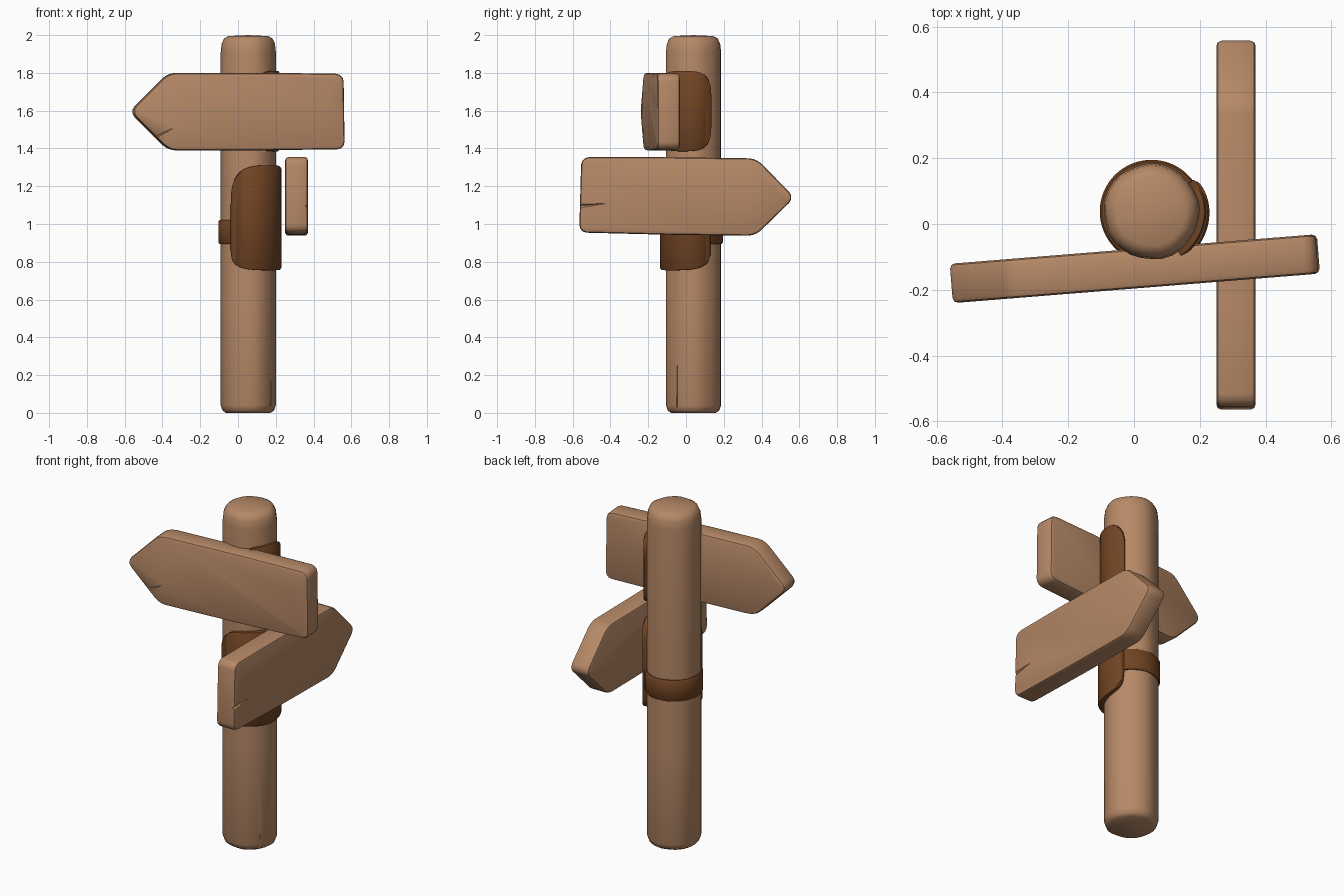
import bpy, bmesh, math
from mathutils import Matrix, Vector

if "Cube" in bpy.data.objects:
    bpy.data.objects.remove(bpy.data.objects["Cube"])


def material(name, rgb):
    m = bpy.data.materials.new(name)
    m.diffuse_color = (*rgb, 1)
    m.use_nodes = True
    m.node_tree.nodes["Principled BSDF"].inputs["Base Color"].default_value = m.diffuse_color
    return m


WOOD = material("light wood", (0.47, 0.25, 0.135))
DARK = material("dark brown wrap", (0.165, 0.058, 0.017))
CX, CY, R = 0.053, 0.038, 0.146  # post axis and radius


def make_object(name, bm, mat):
    bmesh.ops.recalc_face_normals(bm, faces=bm.faces)
    me = bpy.data.meshes.new(name)
    bm.to_mesh(me)
    bm.free()
    me.materials.append(mat)
    ob = bpy.data.objects.new(name, me)
    bpy.context.collection.objects.link(ob)
    return ob


def smooth(ob, angle=40):
    bpy.ops.object.select_all(action='DESELECT')
    ob.select_set(True)
    bpy.context.view_layer.objects.active = ob
    bpy.ops.object.shade_smooth_by_angle(angle=math.radians(angle))


def crack(ob, start, end, width):
    """Cut a tapering split into ob, widest at start, running out at end."""
    a, b = Vector(start), Vector(end)
    bm = bmesh.new()
    bmesh.ops.create_cone(bm, cap_ends=True, segments=4, radius1=width, radius2=0.0005,
                          depth=(b - a).length)
    rot = (b - a).to_track_quat('Z', 'Y').to_matrix().to_4x4()
    bm.transform(Matrix.Translation((a + b) / 2) @ rot)
    cutter = make_object("crack_cutter", bm, WOOD)
    cutter.hide_render = True
    mod = ob.modifiers.new("crack", 'BOOLEAN')
    mod.operation, mod.solver, mod.object = 'DIFFERENCE', 'EXACT', cutter
    bpy.context.view_layer.objects.active = ob
    bpy.ops.object.modifier_apply(modifier=mod.name)
    bpy.data.objects.remove(cutter)


def ring_surface(bm, columns, closed):
    """Skin a list of vertex columns."""
    n = len(columns)
    for i in range(n if closed else n - 1):
        a, b = columns[i], columns[(i + 1) % n]
        for j in range(len(a) - 1):
            bm.faces.new((a[j], b[j], b[j + 1], a[j + 1]))


# Post: slightly uneven log with rounded ends
profile = [(0.118, 0), (0.136, 0.012), (0.146, 0.04), (R, 0.6), (R, 1.2), (R, 1.91),
           (0.141, 1.955), (0.128, 1.982), (0.105, 1.995)]
bm = bmesh.new()
cols = []
for i in range(28):
    a = math.tau * i / 28
    wob = 1 + 0.012 * math.sin(5 * a + 1) + 0.006 * math.sin(9 * a)
    cols.append([bm.verts.new((CX + r * wob * math.cos(a), CY + r * wob * math.sin(a), z))
                 for r, z in profile])
ring_surface(bm, cols, True)
bm.faces.new([c[0] for c in cols])
top = bm.verts.new((CX, CY, 2.0))
for i in range(28):
    bm.faces.new((cols[i][-1], cols[(i + 1) % 28][-1], top))
post = make_object("post", bm, WOOD)
for ang, z0, z1 in ((-35, -0.01, 0.35), (-120, 2.0, 1.75)):
    c, s = math.cos(math.radians(ang)), math.sin(math.radians(ang))
    crack(post, (CX + R * c, CY + R * s, z0), (CX + R * c, CY + R * s, z1), 0.01)
smooth(post)


# Dark wraps: thin shells hugging the post, their height varying with angle
def wrap(name, angles, closed, limits):
    bm = bmesh.new()
    cols = []
    for deg in angles:
        lo, hi, r = limits(deg)
        pts = [(0.13, lo), (r - 0.006, lo), (r, lo + 0.008),
               (r, hi - 0.008), (r - 0.006, hi), (0.13, hi)]
        c, s = math.cos(math.radians(deg)), math.sin(math.radians(deg))
        cols.append([bm.verts.new((CX + q * c, CY + q * s, z)) for q, z in pts])
    ring_surface(bm, cols, closed)
    if closed:
        for a, b in zip(cols, cols[1:] + cols[:1]):
            bm.faces.new((a[5], b[5], b[0], a[0]))
    else:
        for a, b in zip(cols, cols[1:]):
            bm.faces.new((a[5], b[5], b[0], a[0]))
        bm.faces.new(cols[0])
        bm.faces.new(cols[-1])
    smooth(make_object(name, bm, DARK))


def bulge(d, half, n):
    t = min(abs(d) / half, 1)
    return (1 - t ** n) ** (1 / n)


def lower_limits(deg):
    f = bulge(deg + 45, 80, 3.5)
    return 0.895 - 0.14 * f, 1.02 + 0.29 * f, 0.157 + 0.02 * f


def upper_limits(deg):
    f = bulge(deg + 21, 58.5, 3.5)
    return 1.6 - 0.03 - 0.185 * f, 1.6 + 0.03 + 0.18 * f, 0.155 + 0.012 * f


wrap("lower_wrap", [-225 + 3 * i for i in range(120)], True, lower_limits)
wrap("upper_wrap", [-21 - 58.5 * math.cos(math.pi * i / 32) for i in range(33)],
     False, upper_limits)


# Arrow boards: outline pointing to local -x, thickness along local y
def arrow_board(name, half_h, loc, tilt, yaw, cracks):
    outline = [(-0.575, 0.0), (-0.37, half_h), (0.2, half_h), (0.557, half_h - 0.005),
               (0.563, -half_h + 0.006), (0.1, -half_h), (-0.37, -half_h)]
    bm = bmesh.new()
    face = bm.faces.new([bm.verts.new((x, -0.06, z)) for x, z in outline])
    ext = bmesh.ops.extrude_face_region(bm, geom=[face])
    for v in ext['geom']:
        if isinstance(v, bmesh.types.BMVert):
            v.co.y = 0.06
    bm.normal_update()
    # round the corners of the outline, then soften both rims
    upright = [e for e in bm.edges if abs(e.verts[0].co.y - e.verts[1].co.y) > 0.1]
    bmesh.ops.bevel(bm, geom=upright, offset=0.04, segments=3, profile=0.5,
                    affect='EDGES')
    bmesh.ops.recalc_face_normals(bm, faces=bm.faces)
    rims = [e for e in bm.edges if abs(e.verts[0].co.y - e.verts[1].co.y) < 0.01]
    bmesh.ops.bevel(bm, geom=rims, offset=0.016, segments=2, profile=0.5,
                    affect='EDGES')
    ob = make_object(name, bm, WOOD)
    for start, end, width in cracks:
        crack(ob, start, end, width)
    ob.location = loc
    ob.rotation_euler = (0, math.radians(tilt), math.radians(yaw))
    smooth(ob)


arrow_board("upper_sign", 0.205, (0, -0.136, 1.595), 0, 4.6,
            [((0.58, -0.058, 0.085), (0.44, -0.06, 0.07), 0.016),
             ((-0.46, -0.06, -0.14), (-0.33, -0.062, -0.08), 0.01)])
arrow_board("lower_sign", 0.205, (0.31, 0, 1.147), -0.7, -90,
            [((0.58, 0.058, -0.06), (0.43, 0.06, -0.045), 0.014),
             ((0.58, -0.058, -0.06), (0.46, -0.06, -0.09), 0.014)])
